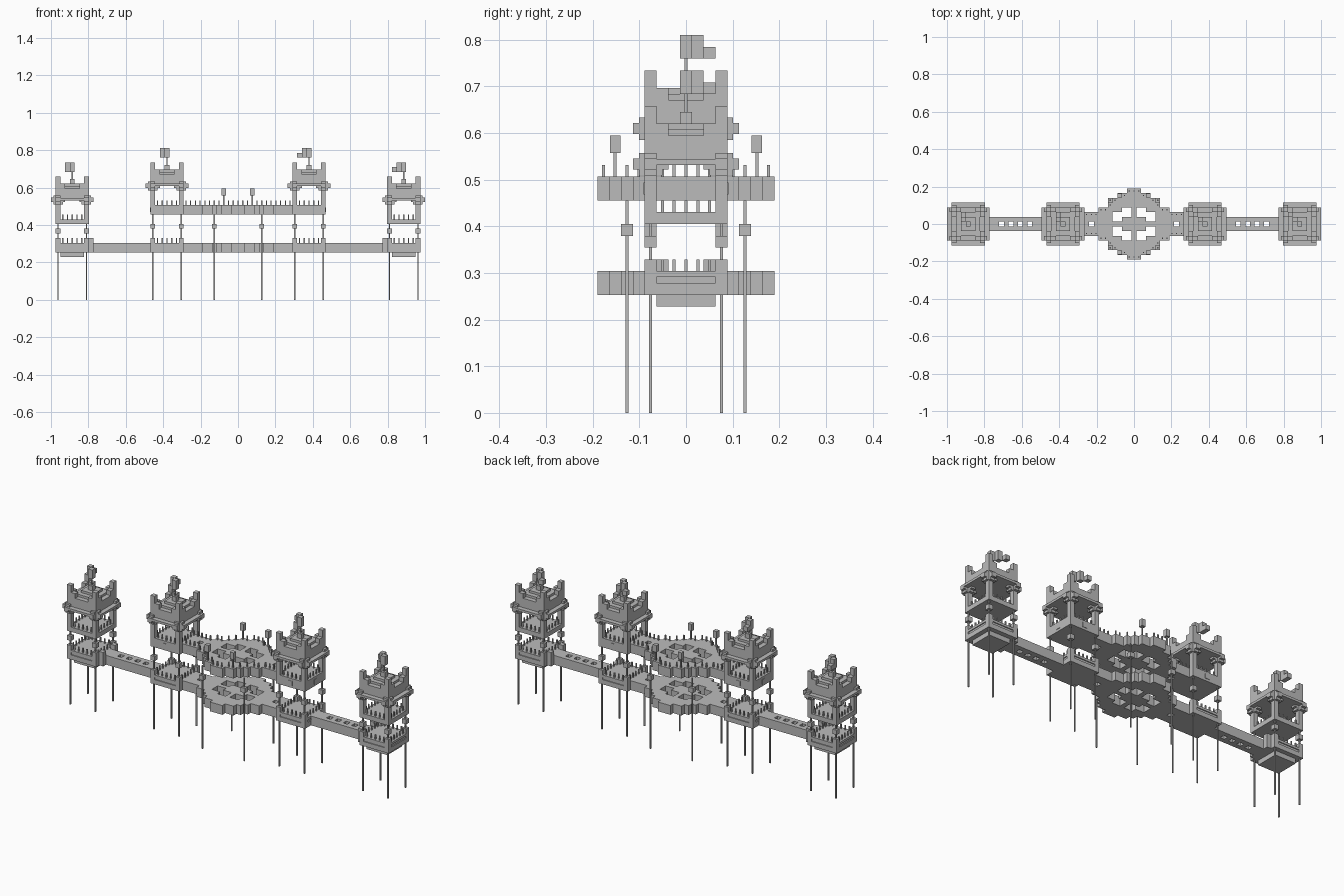
import bpy, bmesh
from mathutils import Matrix, Vector

cube = bpy.data.objects.get("Cube")
if cube:
    bpy.data.objects.remove(cube, do_unlink=True)

U = 2 / 79  # one block
SIDES = (-1, 1)
CORNERS = [(a, b) for a in SIDES for b in SIDES]

stone = bpy.data.materials.new("grey_stone")
stone.use_nodes = True
stone.diffuse_color = (0.5, 0.5, 0.5, 1)
bsdf = next(n for n in stone.node_tree.nodes if n.type == 'BSDF_PRINCIPLED')
bsdf.inputs["Base Color"].default_value = stone.diffuse_color


def finish(name, bm):
    bmesh.ops.scale(bm, vec=(U, U, U), verts=bm.verts)
    bmesh.ops.recalc_face_normals(bm, faces=bm.faces)
    mesh = bpy.data.meshes.new(name)
    bm.to_mesh(mesh)
    bm.free()
    mesh.materials.append(stone)
    bpy.context.collection.objects.link(bpy.data.objects.new(name, mesh))


def box(bm, x, y, z0, z1, w=1, d=None):
    """Box centred on x, y with width w and depth d, in block units."""
    size = (w, w if d is None else d, z1 - z0)
    m = Matrix.Translation((x, y, (z0 + z1) / 2)) @ Matrix.Diagonal(Vector(size)).to_4x4()
    bmesh.ops.create_cube(bm, size=1, matrix=m)


def slab(name, cells, z0, z1):
    """Flat slab covering a set of grid cells."""
    bm = bmesh.new()
    corners = {}

    def vert(i, j):
        if (i, j) not in corners:
            corners[i, j] = bm.verts.new((i - 0.5, j - 0.5, z0))
        return corners[i, j]

    for i, j in sorted(cells):
        bm.faces.new([vert(i, j), vert(i + 1, j), vert(i + 1, j + 1), vert(i, j + 1)])
    top = bmesh.ops.extrude_face_region(bm, geom=bm.faces[:])
    moved = [g for g in top['geom'] if isinstance(g, bmesh.types.BMVert)]
    bmesh.ops.translate(bm, vec=(0, 0, z1 - z0), verts=moved)
    finish(name, bm)


def rect(i0, i1, h):
    return {(s * i, j) for i in range(i0, i1 + 1) for j in range(-h, h + 1) for s in SIDES}


# Round court with pierced centre, and its necks to the inner towers
half_width = [7, 7, 7, 7, 5, 4, 3, 1]
court = {(i, j) for j in range(-7, 8) for i in range(-7, 8) if abs(i) <= half_width[abs(j)]}
pierced = [(1, 3), (2, 3), (1, 2), (2, 2), (3, 2), (4, 2), (3, 1), (4, 1)]
court -= {(a * i, b * j) for i, j in pierced for a, b in CORNERS}
neck = rect(8, 11, 2) - rect(9, 9, 0)
holes = {(s * i, 0) for i in (22, 24, 26, 28) for s in SIDES}
bridge = rect(19, 31, 1) - holes

slab("lower_court", court | neck, 10, 12)
slab("upper_court", court | neck | rect(12, 18, 3), 18, 20)
slab("bridges", bridge, 10, 12)

# Railing pickets along the outer rim of the upper court
bm = bmesh.new()
walk = court | neck
solid = walk | rect(12, 18, 3) | {(a * i, b * j) for i, j in pierced for a, b in CORNERS} | rect(9, 9, 0)
for i, j in walk:
    if any((i + a, j + b) not in solid for a, b in ((1, 0), (-1, 0), (0, 1), (0, -1))):
        box(bm, i, j, 20, 21, 0.25)
finish("court_railing", bm)

# Lamps on the upper court
bm = bmesh.new()
for a, b in CORNERS:
    box(bm, 3 * a, 6 * b, 20, 22, 0.25)
    box(bm, 3 * a, 6 * b, 22, 23.5, 0.9)
finish("court_lamps", bm)

# Stilts and lanterns carrying the court
bm = bmesh.new()
for a, b in CORNERS:
    box(bm, 5 * a, 5 * b, 0, 18, 0.25)
    box(bm, 5 * a, 5 * b, 15, 16)
finish("court_stilts", bm)


def railing(bm, cx, z):
    for k in range(-2, 3):
        for s in SIDES:
            box(bm, cx + k, 3 * s, z, z + 1, 0.25)
            box(bm, cx + 3 * s, k, z, z + 1, 0.25)


def tower(name, cx, lift, outer):
    side = 1 if cx > 0 else -1

    # Base with a groove, corner posts and railing
    bm = bmesh.new()
    box(bm, cx, 0, 10, 11, 7)
    box(bm, cx, 0, 11, 11.5, 6.6)
    box(bm, cx, 0, 11.5, 12, 7)
    for a, b in CORNERS:
        box(bm, cx + 3 * a, 3 * b, 10, 13)
    railing(bm, cx, 12)
    if outer:
        box(bm, cx, 0, 9, 10, 5)
        for s in SIDES:
            box(bm, cx - 4 * side, 2 * s, 10, 13)
    finish(name + "_base", bm)

    # Stilts with a lantern block on each
    bm = bmesh.new()
    floor = 16 if outer else 18
    for a, b in CORNERS:
        box(bm, cx + 3 * a, 3 * b, 0, floor, 0.25)
        lamp = 14 if outer else 15
        box(bm, cx + 3 * a, 3 * b, lamp, lamp + 1)
    finish(name + "_stilts", bm)

    # Open room: floor, pillars, arch brackets and railing
    bm = bmesh.new()
    if outer:
        box(bm, cx, 0, 16, 17, 7)
    else:
        box(bm, cx + 3.5 * side, 0, 18.5, 19.5, 0.2, 1)
        for s in SIDES:
            box(bm, cx, 3.5 * s, 18.5, 19.5, 1, 0.2)
    low, high = 17 + lift, 21 + lift
    for a, b in CORNERS:
        box(bm, cx + 3 * a, 3 * b, low, high)
        for w, h in ((1, 0.4), (0.5, 0.9)):
            box(bm, cx + a * (2.5 - w / 2), 3 * b, high - h, high, w, 1)
            box(bm, cx + 3 * a, b * (2.5 - w / 2), high - h, high, 1, w)
    railing(bm, cx, low)
    finish(name + "_room", bm)

    # Eaves and corner brackets
    bm = bmesh.new()
    for s in SIDES:
        box(bm, cx, 4 * s, high, high + 0.5, 5, 1)
        box(bm, cx + 4 * s, 0, high, high + 0.5, 1, 5)
    for a, b in CORNERS:
        for reach, lo, hi in ((1, -0.4, 0.55), (0.5, -0.9, 1)):
            out = 3.5 + reach / 2
            box(bm, cx + out * a, 3 * b, high + lo, high + hi, reach, 1)
            box(bm, cx + 3 * a, out * b, high + lo, high + hi, 1, reach)
    finish(name + "_eaves", bm)

    # Crown with tall corners and a stepped roof
    bm = bmesh.new()
    box(bm, cx, 0, high, high + 2.5, 7)
    for a, b in CORNERS:
        box(bm, cx + 3 * a, 3 * b, high + 2.5, high + 5)
        box(bm, cx + 2 * a, 3 * b, high + 2.5, high + 3.5)
        box(bm, cx + 3 * a, 2 * b, high + 2.5, high + 3.5)
    for w, h in ((5, 3), (3, 3.5), (1, 4.5)):
        box(bm, cx, 0, high + 2.5, high + h, w)
    finish(name + "_crown", bm)

    # Flag of stepped blocks on a thin pole
    bm = bmesh.new()
    z = high + 6
    box(bm, cx, 0, high + 4.5, z, 0.25)
    box(bm, cx, 0, z, z + 2)
    box(bm, cx - 1, 1, z, z + 2)
    box(bm, cx - (2 if side > 0 else 1), 2, z, z + 1)
    finish(name + "_flag", bm)


for s, label in ((-1, "right"), (1, "left")):
    tower(label + "_outer_tower", 35 * s, 0, True)
    tower(label + "_inner_tower", 15 * s, 3, False)
